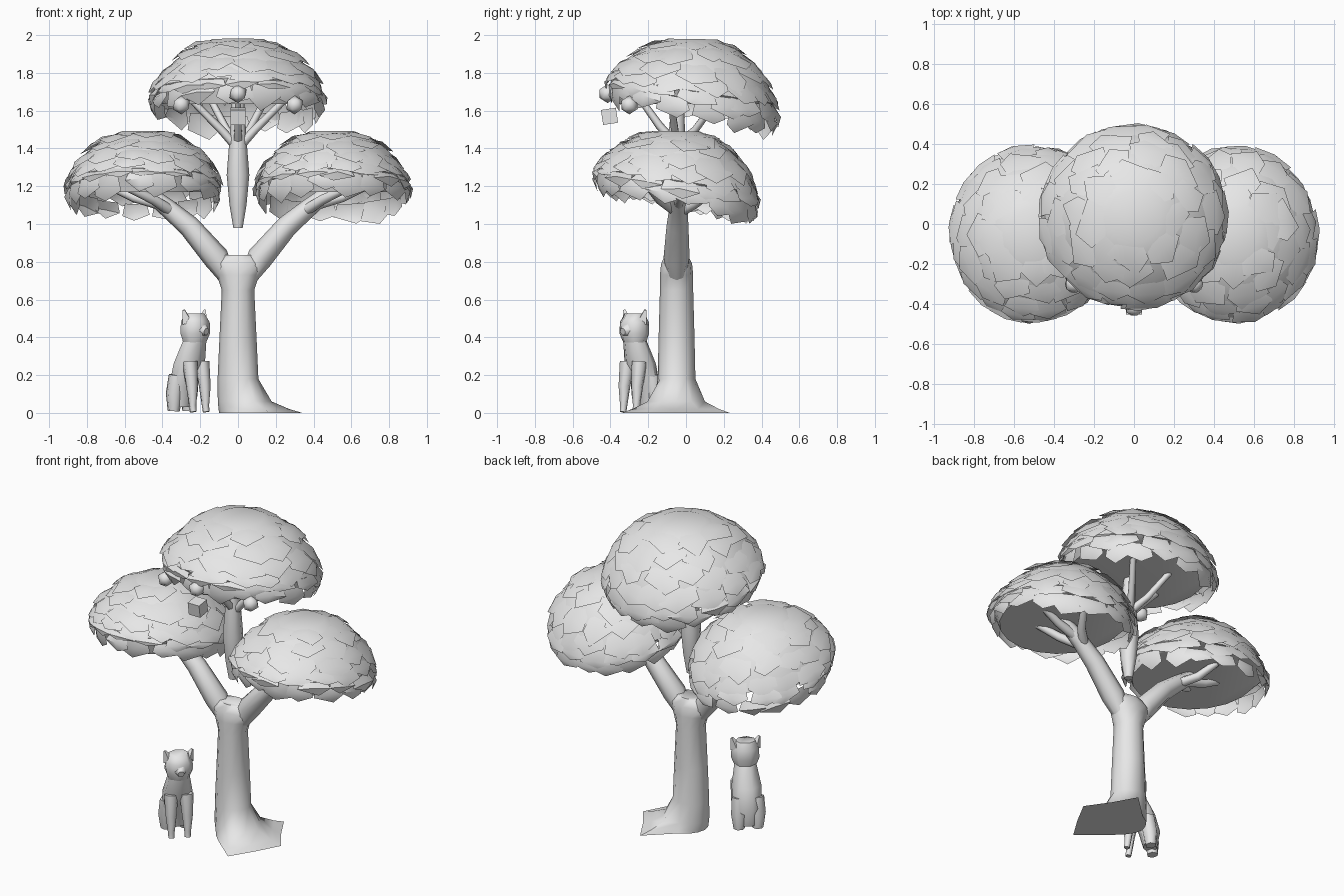
import bpy, bmesh, random
from math import sin, cos, pi, radians, copysign
from mathutils import Vector, Matrix

random.seed(4)
if "Cube" in bpy.data.objects:
    bpy.data.objects.remove(bpy.data.objects["Cube"], do_unlink=True)

grey = bpy.data.materials.new("plain_grey")
grey.use_nodes = True
grey.diffuse_color = (0.8, 0.8, 0.8, 1)
for node in grey.node_tree.nodes:
    if node.type == 'BSDF_PRINCIPLED':
        node.inputs["Base Color"].default_value = (0.8, 0.8, 0.8, 1)


def finish(name, bm, matrix=Matrix(), angle=62):
    mesh = bpy.data.meshes.new(name)
    bm.to_mesh(mesh)
    bm.free()
    mesh.transform(matrix)
    mesh.materials.append(grey)
    obj = bpy.data.objects.new(name, mesh)
    bpy.context.collection.objects.link(obj)
    bpy.ops.object.select_all(action='DESELECT')
    obj.select_set(True)
    bpy.context.view_layer.objects.active = obj
    bpy.ops.object.shade_smooth_by_angle(angle=radians(angle))


def skin(bm, rings):
    """Bridge equal rings of points and cap both ends."""
    loops = [[bm.verts.new(p) for p in ring] for ring in rings]
    n = len(loops[0])
    faces = [bm.faces.new((a[i], a[(i + 1) % n], b[(i + 1) % n], b[i]))
             for a, b in zip(loops, loops[1:]) for i in range(n)]
    faces += [bm.faces.new(loops[0][::-1]), bm.faces.new(loops[-1])]
    bmesh.ops.recalc_face_normals(bm, faces=faces)


def loft(bm, sections, n=8):
    """Stack horizontal ellipses given as (y, z, rx, ry)."""
    skin(bm, [[(rx * cos(2 * pi * i / n), y + ry * sin(2 * pi * i / n), z) for i in range(n)]
              for y, z, rx, ry in sections])


def tube(bm, path, n=8, ref=(0, 1, 0)):
    """Sweep a circle along points given as (x, y, z, radius)."""
    pts = [Vector(p[:3]) for p in path]
    rings = []
    for k, p in enumerate(pts):
        t = (pts[min(k + 1, len(pts) - 1)] - pts[max(k - 1, 0)]).normalized()
        u = Vector(ref).cross(t).normalized()
        v = t.cross(u)
        rings.append([p + path[k][3] * (u * cos(2 * pi * i / n) + v * sin(2 * pi * i / n))
                      for i in range(n)])
    skin(bm, rings)


def mirrored(path, s):
    return [(s * p[0],) + tuple(p[1:]) for p in path]


# Trunk with roots spreading to one side, widening into the fork
ROOTS = [.34, .28, .325, .13, .11, .1, .1, .1, .11, .15, .34, .3]
n = len(ROOTS)
rings = []
for z, rx, ry in [(0, .11, .11), (.02, .11, .11), (.06, .11, .11), (.18, .108, .1),
                  (.4, .098, .095), (.65, .086, .088), (.73, .112, .088), (.79, .145, .082),
                  (.835, .1, .06)]:
    spread = max(0, 1 - z / .18) ** 3
    rings.append([((rx + (q - rx) * spread) * cos(2 * pi * i / n),
                   -.05 + (ry + (q - ry) * spread) * sin(2 * pi * i / n), z)
                  for i, q in enumerate(ROOTS)])
bm = bmesh.new()
skin(bm, rings)
finish("trunk", bm)

# Forked limbs with twigs
LIMB = [(.04, -.05, .69, .04), (.115, -.05, .82, .069),
        (.26, -.045, .99, .058), (.38, -.04, 1.09, .048), (.52, -.05, 1.2, .035)]
TWIGS = [[(.34, -.04, 1.06, .03), (.45, -.14, 1.13, .026), (.6, -.2, 1.2, .02)],
         [(.34, -.04, 1.06, .03), (.44, .05, 1.11, .026), (.5, .15, 1.18, .02)],
         [(.4, -.04, 1.1, .03), (.55, -.03, 1.14, .025), (.68, -.02, 1.2, .02)]]
for side, s in (("left", 1), ("right", -1)):
    bm = bmesh.new()
    for path in [LIMB] + TWIGS:
        tube(bm, mirrored(path, s))
    finish(side + "_limb", bm)

# Middle limb, tapering at its lower end
bm = bmesh.new()
tube(bm, [(0, -.05, .98, .025), (0, -.05, 1.1, .045), (0, -.05, 1.26, .06),
          (0, -.05, 1.45, .045), (0, -.04, 1.7, .03)])
for s in (1, -1):
    tube(bm, mirrored([(0, -.05, 1.4, .025), (.09, -.06, 1.5, .022), (.24, -.08, 1.65, .018)], s), 6)
    tube(bm, mirrored([(0, -.04, 1.42, .025), (.06, .05, 1.5, .02), (.14, .16, 1.65, .018)], s), 6)
tube(bm, [(0, -.05, 1.42, .025), (0, -.14, 1.52, .022), (0, -.24, 1.66, .018)], 6, (1, 0, 0))
finish("middle_limb", bm)


def canopy(name, centre, rx, ry, height):
    """Flat-bottomed dome under rows of overlapping leaves that hang lower at the back."""
    bm = bmesh.new()
    mid, semi = height * .27, height * .73

    def at(t, a, swell=1.0):
        y = ry * swell * sin(t) * sin(a)
        rise = copysign(abs(cos(t)) ** 1.3, cos(t))
        return Vector((rx * swell * sin(t) * cos(a), y,
                       mid + semi * swell * rise - .2 * y * min(1, t / 1.6) ** 1.5))

    rings = [[at(radians(t), 2 * pi * i / 20, .98) for i in range(20)]
             for t in (78, 64, 48, 32, 17)]
    rings.insert(0, [Vector((p.x * .9, p.y * .9, .1)) for p in rings[0]])
    skin(bm, rings)
    for row, start in enumerate((16, 30, 45, 60, 75, 90)):
        count = max(7, round(17 * sin(radians(start + 12))))
        for i in range(count):
            a = 2 * pi * (i + row % 2 / 2 + random.uniform(-.2, .2)) / count
            w = pi / count * random.uniform(1.0, 1.35)
            t0 = radians(start + random.uniform(-3, 3))
            length = radians(random.uniform(20, 29))
            lift = random.uniform(1.0, 1.045)
            corners = [at(t0, a - w * .8, .955),
                       at(t0 + length * random.uniform(.5, .8), a - w, lift - .01),
                       at(t0 + length, a + w * random.uniform(-.4, .4), lift),
                       at(t0 + length * random.uniform(.5, .8), a + w, lift - .01),
                       at(t0, a + w * .8, .955)]
            v = [bm.verts.new(c) for c in corners]
            ridge = bm.verts.new(at(t0 + length * .5, a, lift))
            for k in range(5):
                bm.faces.new((v[k], v[(k + 1) % 5], ridge))
    finish(name, bm, Matrix.Translation(centre), 45)


canopy("top_canopy", (0, .035, 1.535), .465, .455, .47)
canopy("left_canopy", (.5, -.05, 1.07), .412, .437, .445)
canopy("right_canopy", (-.5, -.05, 1.07), .412, .437, .445)

# Loose leaf clumps along the front rim
for side, s in (("left", 1), ("right", -1)):
    bm = bmesh.new()
    bmesh.ops.create_icosphere(bm, subdivisions=1, radius=.05)
    finish(side + "_clump", bm, Matrix.Translation((s * .3, -.3, 1.63)))
bm = bmesh.new()
bmesh.ops.create_cube(bm, size=.08)
finish("hanging_clump", bm, Matrix.Translation((0, -.405, 1.57)) @ Matrix.Rotation(.15, 4, 'X'))
bm = bmesh.new()
bmesh.ops.create_icosphere(bm, subdivisions=1, radius=.05)
finish("front_clump", bm, Matrix.Translation((0, -.415, 1.69)))

# Sitting cat, turned towards the front left
turn = Matrix.Translation((-.252, -.25, 0)) @ Matrix.Rotation(radians(45), 4, 'Z')
bm = bmesh.new()
loft(bm, [(.06, .03, .06, .04), (.055, .14, .085, .065), (.01, .26, .09, .08),
          (-.03, .38, .066, .062)], 7)
finish("cat_body", bm, turn)

bm = bmesh.new()
loft(bm, [(-.03, .36, .06, .055), (-.035, .42, .085, .075), (-.035, .48, .082, .075),
          (-.03, .525, .06, .05)], 7)
tube(bm, [(0, -.08, .44, .045), (0, -.12, .43, .02)], 6, (0, 0, 1))
for s in (1, -1):
    tube(bm, mirrored([(.055, -.03, .48, .035), (.08, -.03, .545, .008)], s), 4)
finish("cat_head", bm, turn)

FRONT_LEG = [(.045, -.04, .27, .042), (.048, -.06, .14, .032), (.048, -.065, .04, .02),
             (.048, -.07, .005, .018)]
HIND_LEG = [(.05, .05, .2, .045), (.055, .065, .1, .047), (.055, .07, .01, .033)]
for side, s in (("left", 1), ("right", -1)):
    for part, path in (("front", FRONT_LEG), ("hind", HIND_LEG)):
        bm = bmesh.new()
        tube(bm, mirrored(path, s), 6)
        finish(f"cat_{side}_{part}_leg", bm, turn)
